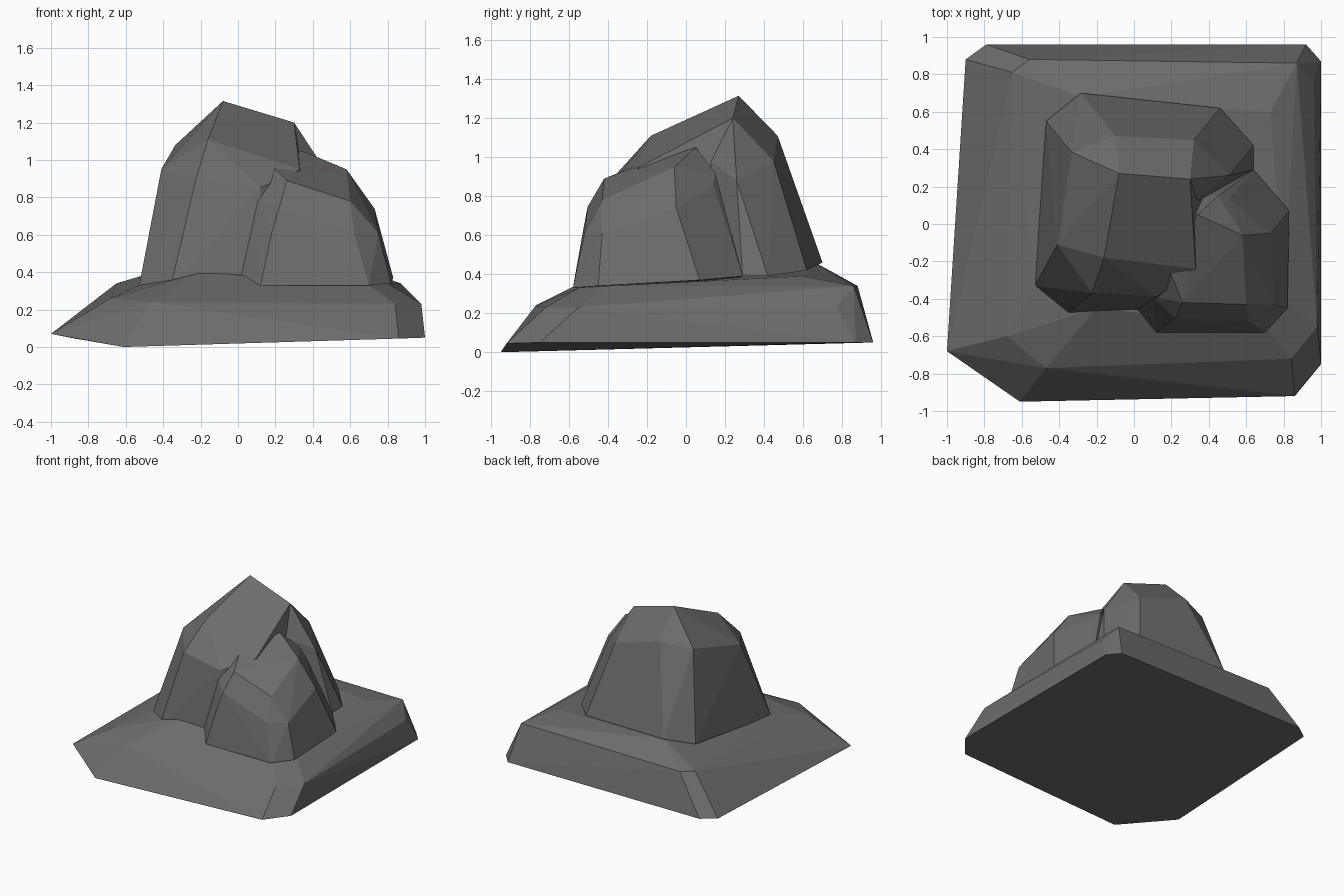
import bpy
import bmesh
from math import radians

# Remove the default cube
default_cube = bpy.data.objects.get("Cube")
if default_cube:
    bpy.data.objects.remove(default_cube, do_unlink=True)

# One flat stone colour
stone = bpy.data.materials.new("dark_grey_stone")
stone.use_nodes = True
stone_colour = (.15, .15, .15, 1)
stone.diffuse_color = stone_colour
shader = next(node for node in stone.node_tree.nodes if node.type == "BSDF_PRINCIPLED")
shader.inputs["Base Color"].default_value = stone_colour


def faceted_rock(name, *rings):
    """Wrap a faceted stone around a few rings of corner points."""
    mesh_builder = bmesh.new()
    for ring in rings:
        for corner in ring:
            mesh_builder.verts.new(corner)
    hull = bmesh.ops.convex_hull(mesh_builder, input=mesh_builder.verts[:])
    leftovers = set(hull["geom_interior"]) | set(hull["geom_unused"])
    loose = [item for item in leftovers if isinstance(item, bmesh.types.BMVert)]
    bmesh.ops.delete(mesh_builder, geom=loose, context="VERTS")
    # Merge nearly coplanar triangles into broad facets
    bmesh.ops.dissolve_limit(mesh_builder, angle_limit=radians(3),
                             verts=mesh_builder.verts[:], edges=mesh_builder.edges[:])
    bmesh.ops.recalc_face_normals(mesh_builder, faces=mesh_builder.faces[:])
    mesh = bpy.data.meshes.new(name)
    mesh_builder.to_mesh(mesh)
    mesh_builder.free()
    mesh.materials.append(stone)
    rock = bpy.data.objects.new(name, mesh)
    bpy.context.collection.objects.link(rock)
    return rock


# Wide bevelled slab the boulders rest on
slab_foot = [
    (-1, -.68, .07), (-.61, -.95, 0), (.86, -.92, .045), (1, -.75, .05),
    (1, .87, .05), (.92, .96, .05), (-.79, .96, .05), (-.9, .88, .05),
]
slab_shoulder = [
    (-.68, -.6, .26), (-.47, -.77, .24), (.84, -.72, .23), (.98, -.55, .23),
    (.96, .77, .23), (.87, .86, .34), (-.56, .88, .34), (-.65, .81, .34),
]
slab_top = [
    (-.53, -.33, .33), (-.35, -.47, .34), (-.2, -.45, .4), (.7, -.55, .33),
    (.8, -.4, .34), (.73, .25, .38), (.73, .6, .39), (-.28, .68, .45),
]
faceted_rock("base_slab", slab_foot, slab_shoulder, slab_top)

# Tall boulder with a sloping ridge
boulder_foot = [
    (-.53, -.33, .32), (-.36, -.48, .32), (.12, -.46, .33), (.34, -.26, .33),
    (.46, .62, .42), (-.285, .7, .46), (-.47, .55, .41),
]
boulder_shoulder = [
    (-.41, -.11, .95), (-.225, -.37, .9), (.12, -.39, .85), (.33, -.24, .95),
    (.32, .45, .98), (-.1, .47, 1.11), (-.335, .385, 1.08),
]
boulder_ridge = [(-.16, -.18, 1.11), (-.08, .27, 1.315), (.3, .24, 1.2)]
faceted_rock("tall_boulder", boulder_foot, boulder_shoulder, boulder_ridge)

# Buttress on the back left corner of the tall boulder
buttress_foot = [(.46, .62, .42), (.64, .42, .39), (.64, .29, .39), (.3, .1, .39)]
buttress_top = [(.3, .24, 1.2), (.32, .45, .98), (.51, .26, .88), (.3, .1, 1)]
faceted_rock("boulder_buttress", buttress_foot, buttress_top)

# Lower boulder leaning against the front left
lower_foot = [
    (-.05, -.4, .35), (.12, -.58, .33), (.7, -.58, .33), (.82, -.45, .34),
    (.83, .07, .37), (.64, .29, .39), (.2, .2, .35),
]
lower_shoulder = [
    (.18, -.53, .61), (.22, -.505, .745), (.62, -.52, .61),
    (.75, -.43, .61), (.73, -.05, .74), (.51, .14, .86),
]
lower_crown = [
    (.1, -.39, .79), (.26, -.42, .89), (.19, -.25, .96), (.34, .05, 1.05),
    (.45, .15, .92), (.58, -.06, .95), (.6, -.43, .78),
]
faceted_rock("lower_boulder", lower_foot, lower_shoulder, lower_crown)
